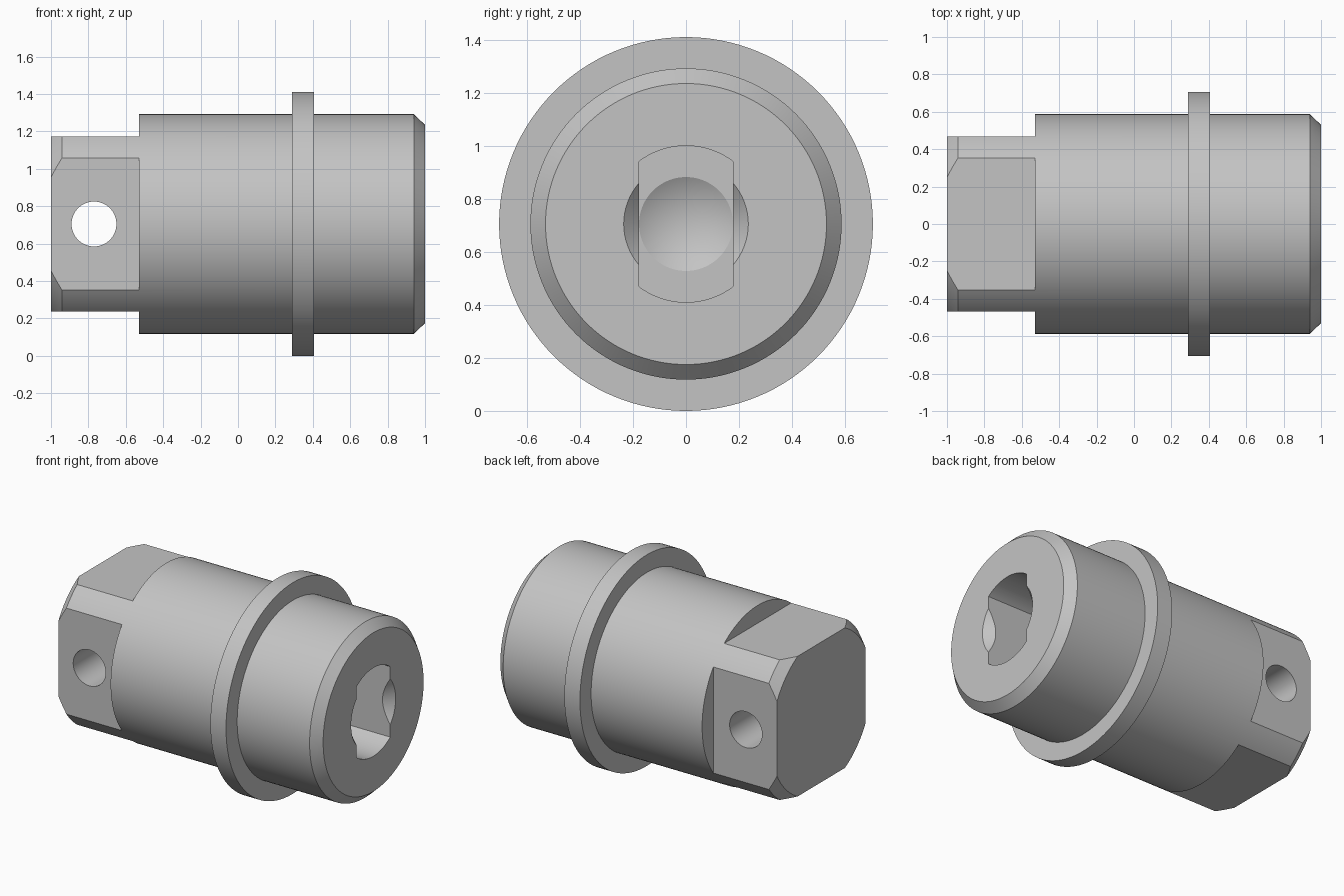
import bpy
import bmesh
import math
from mathutils import Matrix

AXIS_Z = 0.705      # height of the turning axis
SEGMENTS = 128
SHOULDER = -0.53    # where the square drive meets the round body
FLAT = 0.468        # half width of the square drive
FLOOR = 0.41        # bottom of the key socket

cube = bpy.data.objects.get("Cube")
if cube:
    bpy.data.objects.remove(cube, do_unlink=True)

steel = bpy.data.materials.new("grey steel")
steel.use_nodes = True
GREY = (0.55, 0.55, 0.55, 1)
steel.diffuse_color = GREY
steel.node_tree.nodes["Principled BSDF"].inputs["Base Color"].default_value = GREY


def finish(name, bm):
    bmesh.ops.recalc_face_normals(bm, faces=bm.faces)
    mesh = bpy.data.meshes.new(name)
    bm.to_mesh(mesh)
    bm.free()
    mesh.materials.append(steel)
    obj = bpy.data.objects.new(name, mesh)
    obj.location.z = AXIS_Z
    bpy.context.collection.objects.link(obj)
    return obj


def lathe(name, profile):
    """Turn (x, radius) points about the x axis; the ends lie on the axis."""
    bm = bmesh.new()
    verts = [bm.verts.new((x, 0, r)) for x, r in profile]
    edges = [bm.edges.new(pair) for pair in zip(verts, verts[1:])]
    bmesh.ops.spin(bm, geom=verts + edges, cent=(0, 0, 0), axis=(1, 0, 0),
                   angle=math.tau, steps=SEGMENTS, use_merge=True)
    bmesh.ops.remove_doubles(bm, verts=bm.verts, dist=1e-5)
    return finish(name, bm)


def box(name, size, centre, turn=0):
    bm = bmesh.new()
    matrix = (Matrix.Rotation(turn, 4, 'X') @ Matrix.Translation(centre)
              @ Matrix.Diagonal((*size, 1)))
    bmesh.ops.create_cube(bm, size=1, matrix=matrix)
    return finish(name, bm)


def combine(target, tool, operation='DIFFERENCE'):
    mod = target.modifiers.new("cut", 'BOOLEAN')
    mod.operation = operation
    mod.solver = 'EXACT'
    mod.object = tool
    bpy.context.view_layer.objects.active = target
    bpy.ops.object.modifier_apply(modifier=mod.name)
    bpy.data.objects.remove(tool, do_unlink=True)


# Turned body with chamfered ends and a collar
body = lathe("lock_insert_body", [
    (-1, 0), (-1, 0.53), (-0.94, 0.587), (0.29, 0.587), (0.29, 0.705),
    (0.405, 0.705), (0.405, 0.587), (0.94, 0.587), (1, 0.53), (1, 0)])

# Four flats of the square drive
for i in range(4):
    combine(body, box("flat_cutter", (1, 2, 1),
                      (SHOULDER - 0.5, 0, FLAT + 0.5), i * math.pi / 2))

# Cross hole through the drive, front to back
bm = bmesh.new()
bmesh.ops.create_cone(bm, cap_ends=True, segments=64, radius1=0.12, radius2=0.12, depth=2,
                      matrix=Matrix.Translation((-0.77, 0, 0)) @ Matrix.Rotation(math.pi / 2, 4, 'X'))
combine(body, finish("hole_cutter", bm))

# Key socket: a round bore narrowed by two upright flats
socket = lathe("socket_cutter", [(FLOOR, 0), (FLOOR, 0.295), (1.2, 0.295), (1.2, 0)])
combine(socket, box("socket_width", (4, 0.356, 2), (0, 0, 0)), 'INTERSECT')
combine(body, socket)

# Drill point in the socket floor and countersink at its mouth
combine(body, lathe("drill_cutter", [
    (FLOOR - 0.102, 0), (FLOOR, 0.177), (FLOOR + 0.1, 0.177), (FLOOR + 0.1, 0)]))
combine(body, lathe("countersink_cutter", [
    (0.765, 0), (1.1, 0.335), (1.1, 0)]))

# Smooth turned surfaces, crisp machined edges
bpy.ops.object.select_all(action='DESELECT')
body.select_set(True)
bpy.context.view_layer.objects.active = body
bpy.ops.object.shade_smooth_by_angle(angle=math.radians(25))
